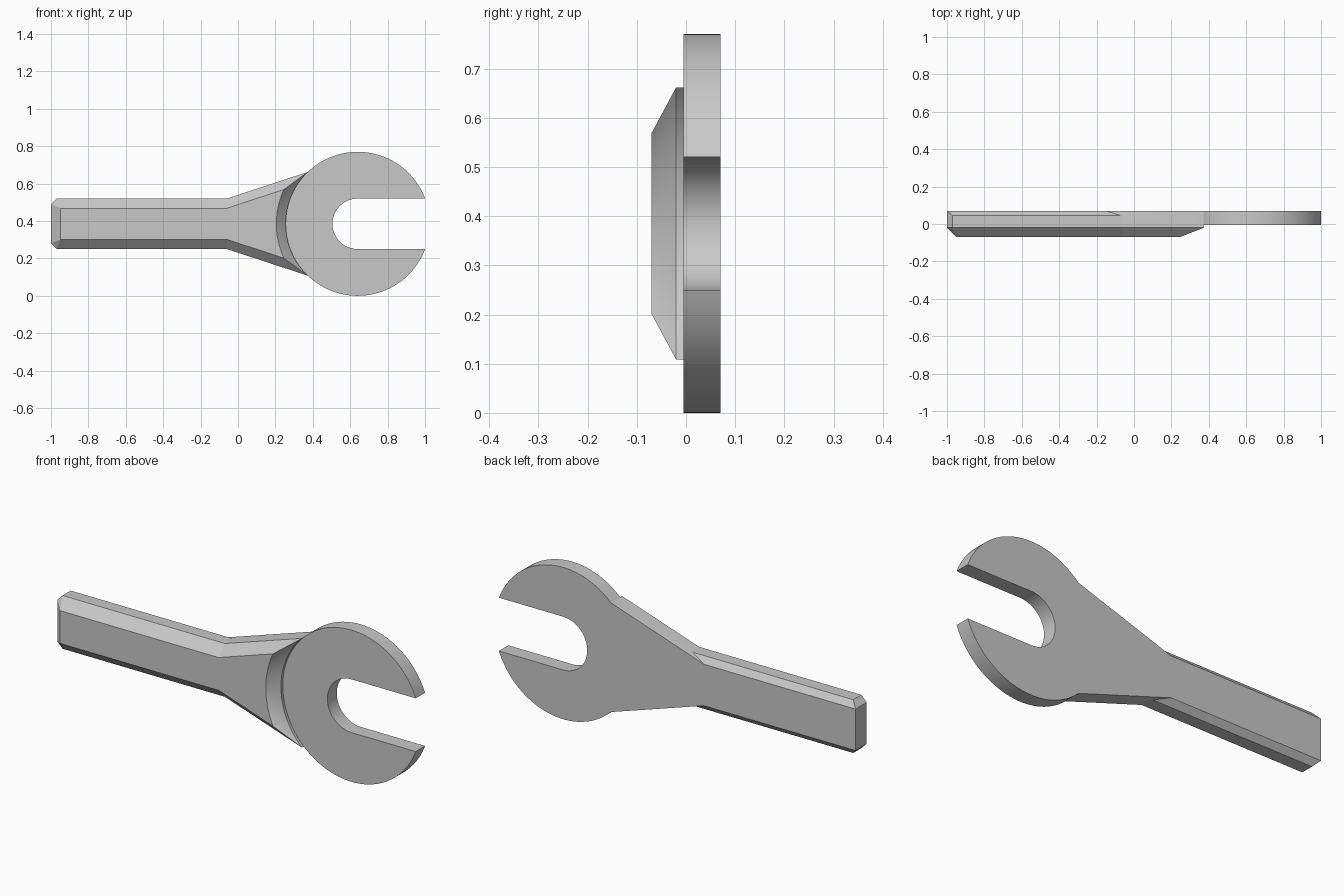
import bpy
import bmesh
from math import sin, cos, pi, asin, radians

cube = bpy.data.objects.get("Cube")
if cube:
    bpy.data.objects.remove(cube)

CX, CZ = 0.64, 0.385            # centre of the round jaw
R, SLOT = 0.385, 0.135          # jaw radius, slot half width
BACK, FACE = 0.07, -0.005       # jaw back and front
JOIN = radians(134)             # where the handle flare meets the jaw
STEPS = 24

steel = bpy.data.materials.new("steel grey")
steel.use_nodes = True
grey = (0.58, 0.58, 0.58, 1)
steel.diffuse_color = grey
steel.node_tree.nodes["Principled BSDF"].inputs["Base Color"].default_value = grey


def arc(radius, start, end):
    """Points (x, height from centreline) on a circle about the jaw centre."""
    return [(CX + radius * cos(start + (end - start) * i / STEPS),
             radius * sin(start + (end - start) * i / STEPS))
            for i in range(STEPS + 1)]


def loft(bm, rings, skip=()):
    """Join outlines given as (y, points); leave the side spans in skip open."""
    made = [[bm.verts.new((x, y, CZ + h)) for x, h in pts] for y, pts in rings]
    for level, (a, b) in enumerate(zip(made, made[1:])):
        for i in range(len(a)):
            j = (i + 1) % len(a)
            if (level, i) not in skip:
                bm.faces.new((a[i], a[j], b[j], b[i]))
    return made


def handle_outline(top, radius, angle):
    """Upper edge, concave arc around the jaw, then the mirrored lower edge."""
    return top + arc(radius, angle, 2 * pi - angle) + [(x, -h) for x, h in reversed(top)]


bm = bmesh.new()

# Handle: chamfered bar with a flared neck, curved to fit the jaw
end, side = 0.105, 0.135
back_edge = [(-1, end), (-1, end), (-0.15, end), (-0.06, side)]
full_edge = [(-1, end), (-0.97, side), (-0.07, side), (-0.06, side)]
front_edge = [(-0.95, 0.083), (-0.95, 0.083), (-0.06, 0.083), (-0.06, 0.083)]
full = handle_outline(full_edge, R, JOIN)
handle_rings = [(BACK, handle_outline(back_edge, R, JOIN)),
                (0.045, full), (FACE, full), (-0.02, full),
                (-0.07, handle_outline(front_edge, 0.435, radians(155)))]
neck = range(len(full_edge), len(full_edge) + STEPS)
hidden = {(level, i) for level in (0, 1) for i in neck}
rings = loft(bm, handle_rings, hidden)
bm.faces.new(rings[0])
bm.faces.new(rings[-1])

# Jaw: thick disc with a round-bottomed slot
tip = asin(SLOT / R)
outline = (arc(R, tip, JOIN) + arc(R, JOIN, 2 * pi - JOIN)[1:]
           + arc(R, 2 * pi - JOIN, 2 * pi - tip)[1:]
           + arc(SLOT, 1.5 * pi, 0.5 * pi))
shared = {(0, i) for i in range(STEPS, 2 * STEPS)}
rings = loft(bm, [(BACK, outline), (FACE, outline)], shared)
for ring in rings:
    bm.faces.new(ring)

# Weld both parts into one solid
bmesh.ops.remove_doubles(bm, verts=bm.verts, dist=0.0002)
bmesh.ops.recalc_face_normals(bm, faces=bm.faces)
mesh = bpy.data.meshes.new("open_end_wrench")
bm.to_mesh(mesh)
bm.free()
mesh.materials.append(steel)
wrench = bpy.data.objects.new("open_end_wrench", mesh)
bpy.context.collection.objects.link(wrench)

bpy.ops.object.select_all(action="DESELECT")
wrench.select_set(True)
bpy.context.view_layer.objects.active = wrench
bpy.ops.object.shade_smooth_by_angle(angle=radians(12))
